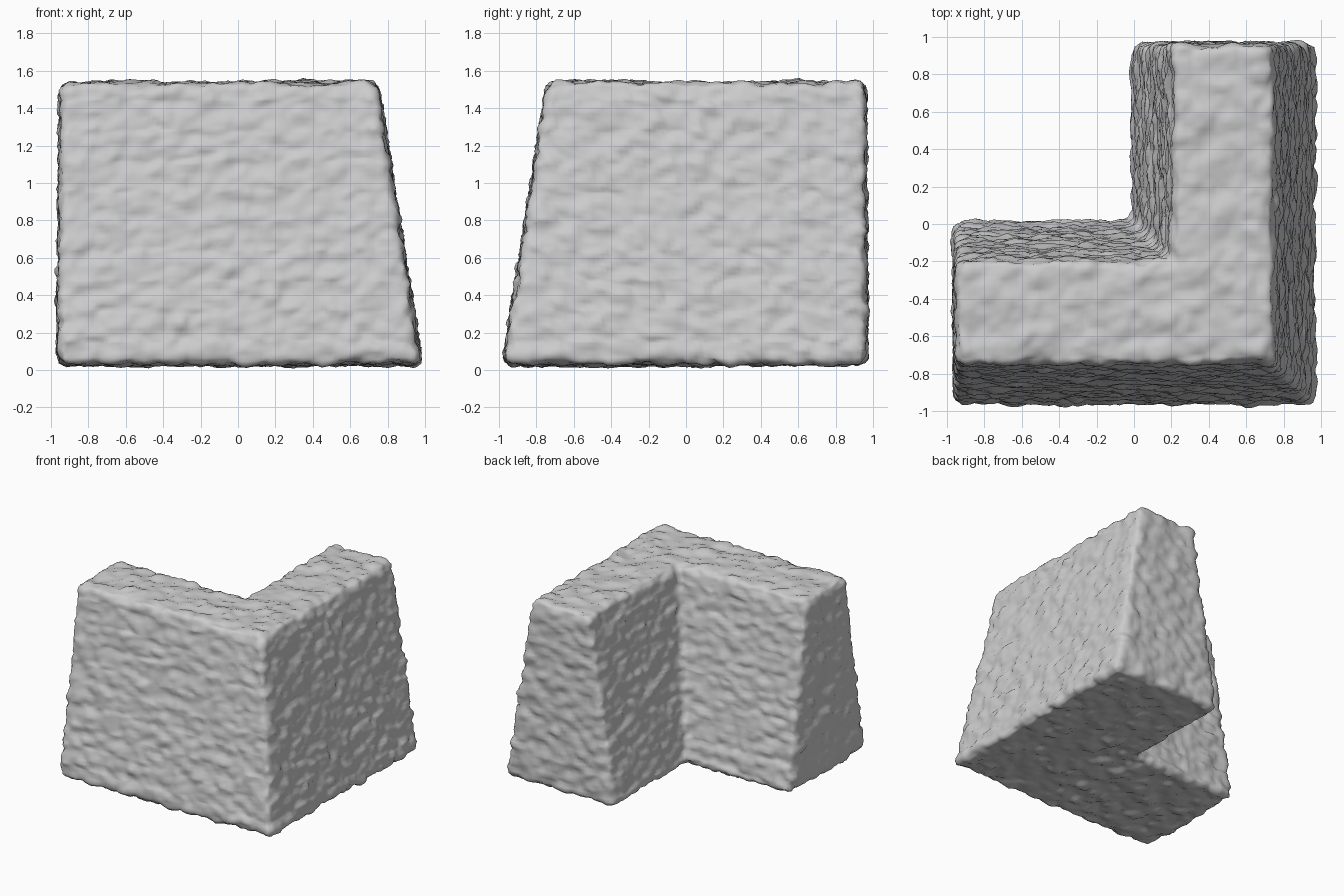
import bpy, bmesh
from mathutils import Vector, noise

if "Cube" in bpy.data.objects:
    bpy.data.objects.remove(bpy.data.objects["Cube"])

# L-shaped footprint: vertical end faces, outer and inner sides lean together
BASE = [(-.975, -.97), (.97, -.97), (.97, .975), (-.035, .975), (-.035, .035), (-.975, .035)]
TOP = [(-.965, -.735), (.735, -.735), (.735, .965), (.195, .965), (.195, -.195), (-.965, -.195)]
Z0, Z1 = 0.025, 1.535

# Corner wall body with rounded outer edges
bm = bmesh.new()
lo = [bm.verts.new((x, y, Z0)) for x, y in BASE]
hi = [bm.verts.new((x, y, Z1)) for x, y in TOP]
bm.faces.new(lo[::-1])
bm.faces.new(hi)
for i in range(6):
    j = (i + 1) % 6
    bm.faces.new((lo[i], lo[j], hi[j], hi[i]))
inner = {lo[4], hi[4]}
bmesh.ops.recalc_face_normals(bm, faces=bm.faces)
edges = [e for e in bm.edges if set(e.verts) != inner]
bmesh.ops.bevel(bm, geom=edges, offset=0.045, segments=2, profile=0.5, affect='EDGES')
me = bpy.data.meshes.new("corner_stone_wall")
bm.to_mesh(me)
bm.free()
wall = bpy.data.objects.new("corner_stone_wall", me)
bpy.context.collection.objects.link(wall)
bpy.context.view_layer.objects.active = wall
wall.select_set(True)

# Even skin, dense enough to carry the stone relief
m = wall.modifiers.new("skin", 'REMESH')
m.mode = 'VOXEL'
m.voxel_size = 0.025
bpy.ops.object.modifier_apply(modifier=m.name)

# Chipped stone relief: flattened lumps plus fine grain
def relief(p):
    q = Vector((p.x * 7, p.y * 7, p.z * 12))
    dist = noise.voronoi(q)[0]
    lump = min(dist[1] - dist[0], 0.5) - 0.28
    return 0.028 * lump + 0.018 * noise.noise(q * 1.1) + 0.010 * noise.noise(p * 24)

bm = bmesh.new()
bm.from_mesh(wall.data)
bm.normal_update()
moves = [(v, v.normal * relief(v.co)) for v in bm.verts]
for v, d in moves:
    v.co += d

# Settle on the ground, centred
xs, ys, zs = ([v.co[k] for v in bm.verts] for k in range(3))
off = Vector((-(min(xs) + max(xs)) / 2, -(min(ys) + max(ys)) / 2, 0.008 - min(zs)))
bmesh.ops.translate(bm, verts=bm.verts, vec=off)
bm.to_mesh(wall.data)
bm.free()
bpy.ops.object.shade_smooth()
